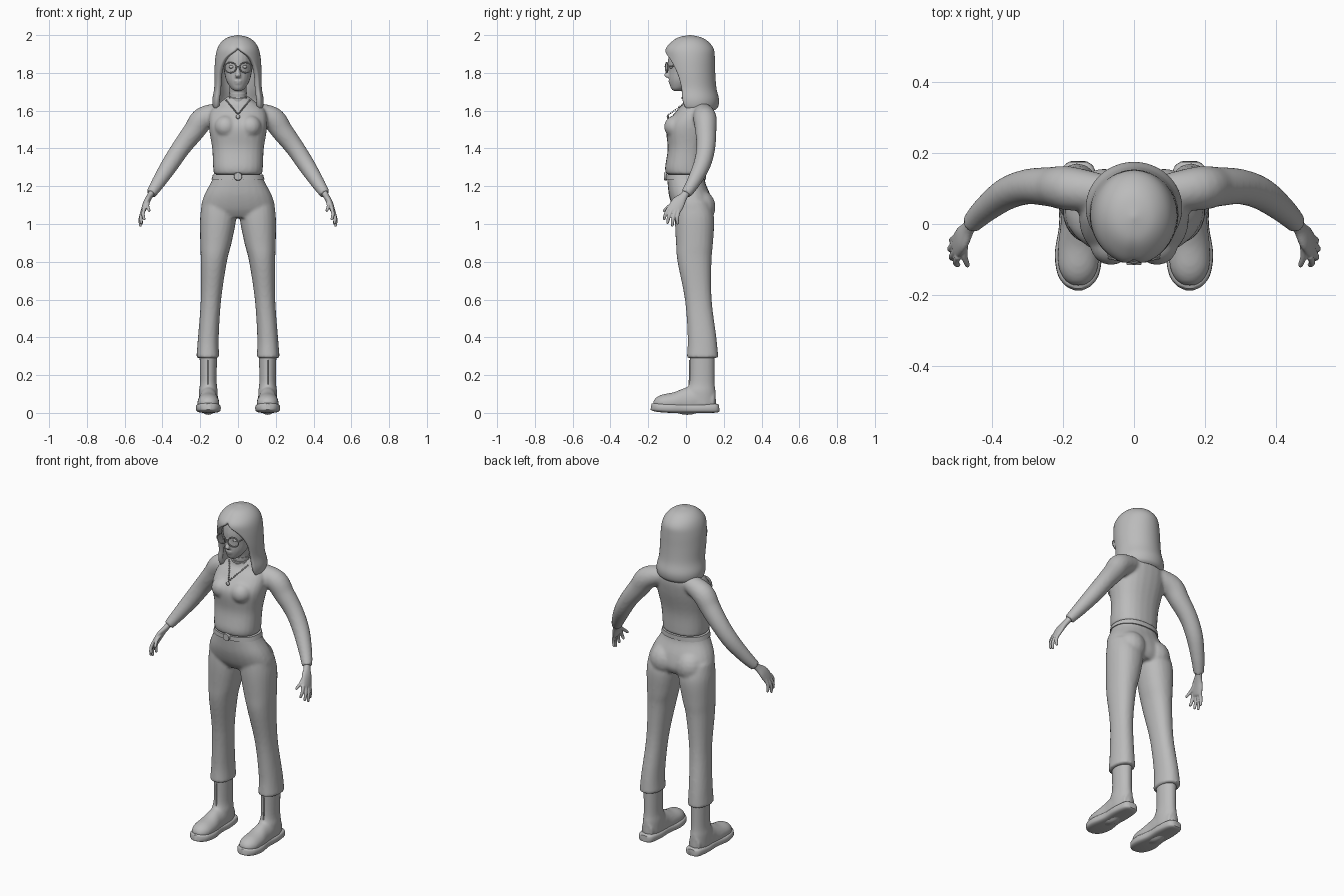
import bpy, bmesh, math
from mathutils import Vector, Matrix

if "Cube" in bpy.data.objects:
    bpy.data.objects.remove(bpy.data.objects["Cube"])

grey = bpy.data.materials.new("plain_grey")
grey.use_nodes = True
GREY = (0.5, 0.5, 0.5, 1)
grey.diffuse_color = GREY
grey.node_tree.nodes["Principled BSDF"].inputs["Base Color"].default_value = GREY


def spline(rows, steps=5):
    """Smooth Catmull-Rom interpolation through rows of numbers."""
    rows = [Vector(r) for r in rows]
    out = []
    for i in range(len(rows) - 1):
        b, c = rows[i], rows[i + 1]
        a, d = rows[max(i - 1, 0)], rows[min(i + 2, len(rows) - 1)]
        for k in range(steps):
            t = k / steps
            out.append(b + (c - a) * (t / 2) + (a * 2 - b * 5 + c * 4 - d) * (t * t / 2)
                       + (b * 3 - a - c * 3 + d) * (t ** 3 / 2))
    return out + [rows[-1]]


def power(v, p):
    return math.copysign(abs(v) ** (2 / p), v)


def tube(bm, rows, side=(1, 0, 0), flat=True, p=2, segs=24, steps=5):
    """Loft through rows of x, y, z, radius along side, other radius."""
    rows = spline(rows, steps)
    rings = []
    for i, r in enumerate(rows):
        t = Vector((0, 0, 1))
        if not flat:
            t = (rows[min(i + 1, len(rows) - 1)] - rows[max(i - 1, 0)]).to_3d().normalized()
        v = t.cross(Vector(side)).normalized()
        u = v.cross(t)
        ring = []
        for k in range(segs):
            a = math.tau * k / segs
            ring.append(bm.verts.new(r.to_3d() + u * (r[3] * power(math.cos(a), p))
                                     + v * (r[4] * power(math.sin(a), p))))
        rings.append(ring)
    for lo, hi in zip(rings, rings[1:]):
        for k in range(segs):
            n = (k + 1) % segs
            bm.faces.new((lo[k], lo[n], hi[n], hi[k]))
    bm.faces.new(rings[0])
    bm.faces.new(rings[-1])


def blob(bm, at, size):
    m = Matrix.Translation(at) @ Matrix.Diagonal((*size, 1))
    bmesh.ops.create_uvsphere(bm, u_segments=16, v_segments=10, radius=1, matrix=m)


def finish(name, bm, mirror=False, voxel=0, smooth=4, normals=True):
    if normals:
        bmesh.ops.recalc_face_normals(bm, faces=bm.faces)
    me = bpy.data.meshes.new(name)
    bm.to_mesh(me)
    bm.free()
    me.materials.append(grey)
    ob = bpy.data.objects.new(name, me)
    bpy.context.collection.objects.link(ob)
    if mirror:
        ob.modifiers.new("mirror", "MIRROR").use_mirror_merge = False
    if voxel:
        rm = ob.modifiers.new("blend", "REMESH")
        rm.mode, rm.voxel_size, rm.use_smooth_shade = "VOXEL", voxel, True
        sm = ob.modifiers.new("soften", "SMOOTH")
        sm.factor, sm.iterations = 0.5, smooth
    for o in bpy.context.selected_objects:
        o.select_set(False)
    ob.select_set(True)
    bpy.context.view_layer.objects.active = ob
    if voxel:
        me.shade_smooth()
    else:
        bpy.ops.object.shade_smooth_by_angle(angle=math.radians(40))
    return ob


def both(bm):
    """Copy the left half onto the right."""
    copy = bmesh.ops.duplicate(bm, geom=bm.verts[:] + bm.edges[:] + bm.faces[:])["geom"]
    bmesh.ops.scale(bm, vec=(-1, 1, 1), verts=[g for g in copy if isinstance(g, bmesh.types.BMVert)])


# Sweater: arms, bust and trunk blended together
bm = bmesh.new()
tube(bm, [(.07, .085, 1.6, .05, .045), (.18, .1, 1.56, .062, .062), (.235, .105, 1.49, .056, .057),
          (.3, .105, 1.405, .05, .05), (.36, .085, 1.315, .046, .046), (.42, .04, 1.222, .037, .037),
          (.46, 0, 1.16, .029, .028)], side=(0, 1, 0), flat=False)
blob(bm, (.065, -.055, 1.515), (.06, .062, .06))
both(bm)
tube(bm, [(0, 0, 1.262, .127, .104), (0, -.003, 1.3, .132, .108), (0, .007, 1.4, .137, .104),
          (0, .018, 1.52, .155, .122), (0, .05, 1.6, .145, .1), (0, .06, 1.64, .1, .075),
          (0, .045, 1.675, .056, .055)], p=2.3)
finish("sweater", bm, voxel=.009)

# Cropped trousers
bm = bmesh.new()
tube(bm, [(.1, .035, 1.12, .09, .09), (.105, .045, 1.03, .096, .104), (.117, .045, .9, .083, .098),
          (.128, .045, .8, .069, .09), (.143, .065, .6, .054, .071), (.157, .085, .4, .055, .076),
          (.16, .088, .29, .061, .084)], p=2.2)
blob(bm, (.085, .075, 1.09), (.085, .082, .09))
both(bm)
tube(bm, [(0, 0, 1.26, .126, .1), (0, .002, 1.22, .143, .1), (0, .02, 1.15, .18, .11),
          (0, .038, 1.08, .196, .105), (0, .042, 1.035, .17, .08)], p=2.3)
finish("trousers", bm, voxel=.009)

# Belt with round buckle
bm = bmesh.new()
tube(bm, [(0, 0, 1.236, .14, .106), (0, 0, 1.262, .133, .106)], p=2.3, segs=40)
tube(bm, [(0, -.1, 1.252, .023, .023), (0, -.116, 1.252, .02, .02)], flat=False)
finish("belt", bm)

# Boots: shaft and foot, then the thick sole
bm = bmesh.new()
tube(bm, [(.157, .075, .04, .05, .085), (.157, .077, .11, .05, .08), (.157, .085, .17, .044, .066),
          (.157, .086, .32, .047, .066)])
tube(bm, [(.157, .15, .06, .035, .05), (.157, .06, .07, .05, .07), (.157, 0, .06, .05, .072),
          (.157, -.06, .055, .057, .055), (.157, -.12, .052, .056, .046), (.157, -.155, .048, .04, .032),
          (.157, -.172, .045, .018, .012)], flat=False)
finish("boots", bm, mirror=True, voxel=.007)
bm = bmesh.new()
tube(bm, [(.157, .176, .026, .024, .018), (.157, .155, .025, .046, .024), (.157, .08, .024, .056, .024),
          (.157, 0, .024, .054, .024), (.157, -.08, .025, .066, .025), (.157, -.14, .028, .059, .024),
          (.157, -.172, .031, .038, .021), (.157, -.185, .033, .012, .016)], flat=False, p=3.5)
finish("soles", bm, mirror=True)
bm = bmesh.new()
tube(bm, [(.157, .015, .15, .004, .004), (.157, .019, .18, .004, .004), (.157, .02, .28, .004, .004)], segs=8)
finish("boot_seams", bm, mirror=True)

# Hands: palm, fingers and thumb
bm = bmesh.new()
tube(bm, [(.45, .012, 1.178, .02, .018), (.467, -.012, 1.148, .022, .016), (.485, -.04, 1.115, .036, .016),
          (.5, -.062, 1.075, .036, .013), (.504, -.066, 1.063, .026, .008)], side=(0, 1, 0), flat=False)
for root, tip in [((.496, -.09, 1.085), (.497, -.118, 1.02)), ((.502, -.074, 1.075), (.513, -.1, 1.0)),
                  ((.505, -.056, 1.07), (.518, -.074, .985)), ((.502, -.038, 1.075), (.512, -.046, .997)),
                  ((.475, -.045, 1.125), (.47, -.122, 1.066))]:
    a, b = Vector(root), Vector(tip)
    mid = (a + b) / 2 + Vector((.006, -.004, 0))
    tube(bm, [(*a, .011, .01), (*mid, .0095, .009), (*a.lerp(b, .9), .0075, .0075), (*b, .003, .003)],
         side=(0, 1, 0), flat=False, segs=12)
finish("hands", bm, mirror=True, voxel=.0035, smooth=2)

# Head and neck with nose, lips and chin
bm = bmesh.new()
tube(bm, [(0, -.048, 1.705, .018, .02), (0, -.035, 1.72, .038, .045), (0, -.01, 1.76, .062, .08),
          (0, .01, 1.81, .074, .102), (0, .02, 1.87, .083, .115), (0, .025, 1.93, .08, .105),
          (0, .025, 1.97, .05, .06)])
tube(bm, [(0, .045, 1.6, .055, .052), (0, .03, 1.67, .045, .046), (0, .02, 1.75, .046, .048)])
tube(bm, [(0, -.084, 1.84, .008, .01), (0, -.096, 1.805, .011, .012), (0, -.103, 1.786, .015, .013),
          (0, -.093, 1.774, .012, .008)], segs=12)
blob(bm, (0, -.083, 1.756), (.023, .011, .006))
blob(bm, (0, -.08, 1.746), (.02, .011, .007))
finish("head", bm, voxel=.005, smooth=3)

# Eyes
bm = bmesh.new()
blob(bm, (.034, -.077, 1.832), (.015, .012, .009))
finish("eyes", bm, mirror=True)

# Glasses: round rims, bridge and temples
bm = bmesh.new()
rim = [(.04 + .031 * math.cos(a), -.102 + .006 * math.cos(a), 1.828 + .027 * math.sin(a))
       for a in [math.tau * k / 24 for k in range(25)]]
for a, b in list(zip(rim, rim[1:])) + [((0, -.11, 1.834), (.011, -.107, 1.832)),
                                       ((.07, -.097, 1.836), (.085, .03, 1.842))]:
    tube(bm, [(*a, .0035, .0035), (*b, .0035, .0035)], side=(.1, .2, 1) if abs(a[2] - b[2]) < .004 else (0, 1, 0),
         flat=False, segs=8, steps=1)
finish("glasses", bm, mirror=True)

# Long hair: a shell open at the face; rows are y, z, width, depth, half opening angle
bm = bmesh.new()
rows = spline([(.02, 2, .004, .004, 0), (.02, 1.988, .055, .062, 0), (.02, 1.962, .09, .102, 0),
               (.018, 1.925, .111, .13, .03), (.02, 1.875, .121, .133, .6), (.025, 1.8, .125, .13, .95),
               (.035, 1.72, .126, .126, 1.05), (.045, 1.66, .136, .13, 1.02), (.048, 1.62, .132, .122, 1.08),
               (.048, 1.602, .118, .105, 1.2)], 4)
rings, N = [], 48
for y, z, w, d, gap in rows:
    gap = max(gap, 0)
    ring = []
    for k in range(N + 1):
        a = gap + (math.tau - 2 * gap) * k / N
        part = 1 - .04 * math.exp(-(math.pi - abs(a - math.pi)) ** 2 / .02) if z > 1.9 else 1
        ring.append(bm.verts.new((w * part * math.sin(a), y - d * part * math.cos(a), z)))
    rings.append(ring)
for hi, lo in zip(rings, rings[1:]):
    for k in range(N):
        bm.faces.new((hi[k], lo[k], lo[k + 1], hi[k + 1]))
bm.faces.new(rings[0][:-1])
bmesh.ops.remove_doubles(bm, verts=bm.verts, dist=.0003)
hair = finish("hair", bm, normals=False)
shell = hair.modifiers.new("thickness", "SOLIDIFY")
shell.thickness, shell.offset = .026, -1
hair.modifiers.new("rounding", "SUBSURF").levels = 1

# Choker bands, chain and pendant
bm = bmesh.new()
for z, r in ((1.692, .048), (1.667, .051)):
    tube(bm, [(0, .027, z - .005, r, r), (0, .027, z + .005, r, r)], segs=32, steps=1)
for k in range(13):
    t = k / 12
    blob(bm, (.062 * (1 - t), .005 - .095 * t ** 1.1, 1.655 - .075 * t), (.004, .004, .004))
both(bm)
blob(bm, (0, -.096, 1.568), (.011, .006, .012))
finish("necklace", bm)
